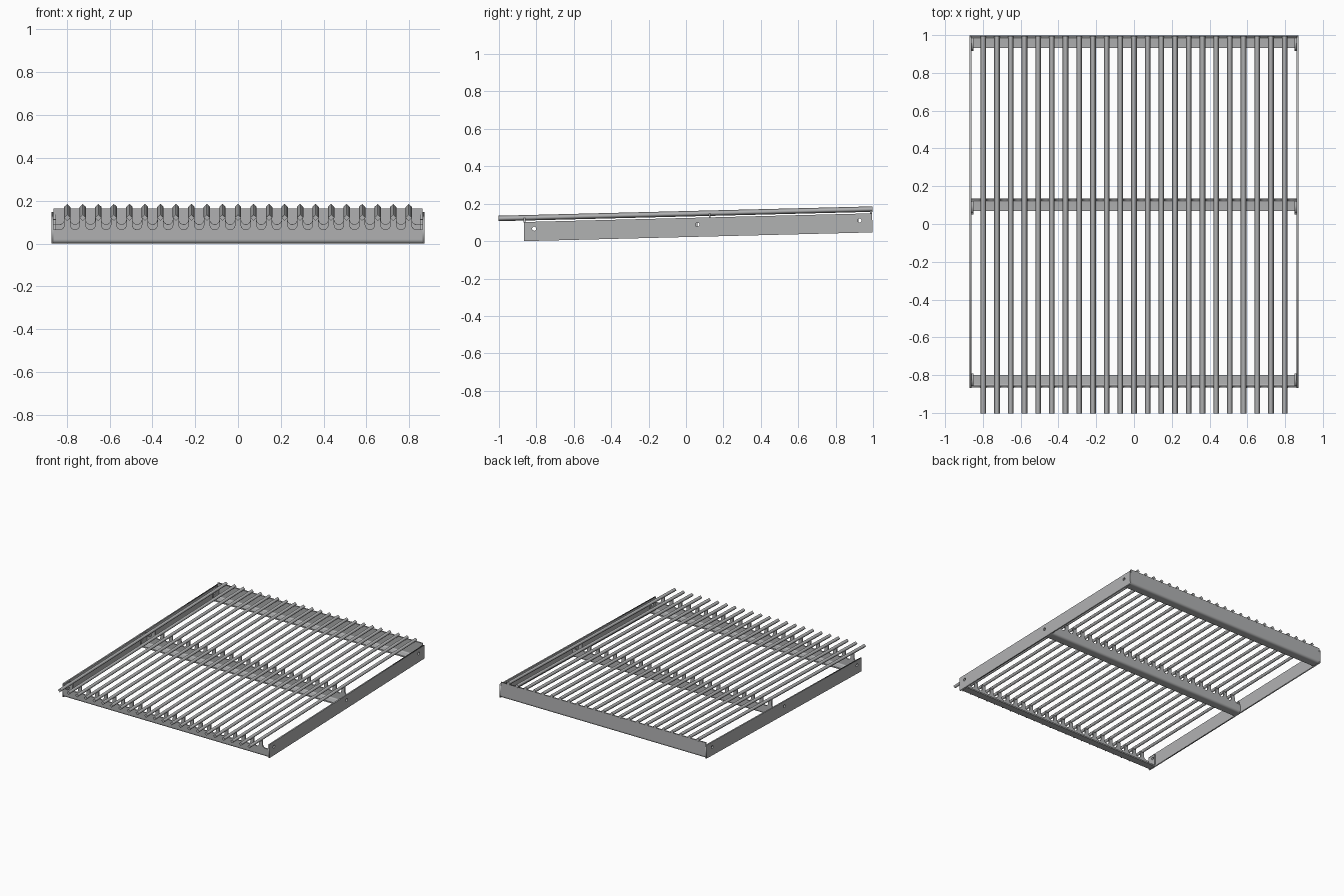
import bpy
from math import sin, cos, pi
from mathutils import Matrix

if "Cube" in bpy.data.objects:
    bpy.data.objects.remove(bpy.data.objects["Cube"])

steel = bpy.data.materials.new("brushed grey steel")
steel.use_nodes = True
GREY = (0.44, 0.445, 0.45, 1)
steel.diffuse_color = GREY
steel.node_tree.nodes["Principled BSDF"].inputs["Base Color"].default_value = GREY

# Whole rack leans up toward the back, pivoting on its front bottom edge
FRONT = -0.865
TILT = (Matrix.Translation((0, FRONT, 0)) @ Matrix.Rotation(0.025, 4, 'X')
        @ Matrix.Translation((0, -FRONT, 0)))
# Profile planes: ACROSS draws in x,z and extrudes in y; ALONG draws in y,z and extrudes in x
ACROSS = Matrix(((1, 0, 0, 0), (0, 0, -1, 0), (0, 1, 0, 0), (0, 0, 0, 1)))
ALONG = Matrix(((0, 0, 1, 0), (1, 0, 0, 0), (0, 1, 0, 0), (0, 0, 0, 1)))


def sheet(name, loops, thickness, plane, offset):
    """Extrude a filled outline (extra loops become holes) to a mesh part."""
    curve = bpy.data.curves.new(name, 'CURVE')
    curve.dimensions = '2D'
    curve.fill_mode = 'BOTH'
    curve.extrude = thickness / 2
    for loop in loops:
        spline = curve.splines.new('POLY')
        spline.points.add(len(loop) - 1)
        for point, (u, v) in zip(spline.points, loop):
            point.co = (u, v, 0, 1)
        spline.use_cyclic_u = True
    helper = bpy.data.objects.new(name + " outline", curve)
    bpy.context.collection.objects.link(helper)
    graph = bpy.context.evaluated_depsgraph_get()
    mesh = bpy.data.meshes.new_from_object(helper.evaluated_get(graph))
    bpy.data.objects.remove(helper)
    mesh.transform(TILT @ Matrix.Translation(offset) @ plane)
    mesh.materials.clear()
    mesh.materials.append(steel)
    part = bpy.data.objects.new(name, mesh)
    bpy.context.collection.objects.link(part)
    return part


def arc(u, v, r, start, end, steps=8):
    return [(u + r * cos(start + (end - start) * i / steps),
             v + r * sin(start + (end - start) * i / steps)) for i in range(steps + 1)]


def hole(u, v):
    return arc(u, v, 0.011, 0, 2 * pi, 16)[:-1]


def rect(u0, u1, v0, v1):
    return [(u0, v0), (u1, v0), (u1, v1), (u0, v1)]


BARS, PITCH = 23, 0.0725
bar_x = [(i - (BARS - 1) / 2) * PITCH for i in range(BARS)]
HALF, T = 0.862, 0.01
BASE, REACH, BEND = 0.018, 0.065, 0.018
SEAT, VALLEY = 0.125, 0.065

# Diamond bars
for i, x in enumerate(bar_x):
    diamond = [(-0.015, 0.1245), (0, 0.110), (0.015, 0.1245), (0, 0.139)]
    sheet(f"bar_{i + 1}", [diamond], 2.0, ACROSS, (x, 0, 0))

# Side plates with fixing holes
holes_y = [-0.81, 0.063, 0.93]
for side, sx in (("left", 1), ("right", -1)):
    sheet(f"{side}_side_plate",
          [rect(FRONT, 0.998, 0, 0.102)] + [hole(y, 0.065) for y in holes_y],
          T, ALONG, (sx * 0.866, 0, 0))


def finger_outline():
    """Wall with a finger under each bar and rounded valleys between."""
    r = 0.022
    top = [(-HALF, VALLEY), (bar_x[0] - PITCH / 2, VALLEY)]
    top += arc(bar_x[0] - PITCH / 2, VALLEY + r, r, -pi / 2, 0)[1:]
    for x in bar_x:
        top += [(x - 0.014, SEAT), (x + 0.014, SEAT)]
        if x != bar_x[-1]:
            top += arc(x + PITCH / 2, VALLEY + r, r, pi, 2 * pi)
    end = bar_x[-1] + PITCH / 2
    top += arc(end, VALLEY + r, r, pi, 1.5 * pi) + [(HALF, VALLEY)]
    return [(HALF, BASE), (-HALF, BASE)] + top


# Cross beams: upright wall, rounded bend with bottom flange, end tabs
for name, wall_y, d, outline, hole_y in (
        ("front", FRONT, 1, finger_outline(), holes_y[0]),
        ("middle", 0.135, -1, finger_outline(), holes_y[1]),
        ("back", 0.998, -1, rect(-HALF, HALF, BASE, 0.117), holes_y[2])):
    sheet(f"{name}_beam_wall", [outline], T, ACROSS, (0, wall_y + d * T / 2, 0))
    outer = arc(BEND, BEND, BEND, pi, 1.5 * pi)
    inner = arc(BEND, BEND, BEND - T, 1.5 * pi, pi)
    section = outer + [(REACH, 0), (REACH, T)] + inner
    flange = sheet(f"{name}_beam_flange", [[(wall_y + d * u, v) for u, v in section]],
                   2 * HALF, ALONG, (0, 0, 0))
    bpy.context.view_layer.objects.active = flange
    flange.select_set(True)
    bpy.ops.object.shade_smooth_by_angle(angle=0.6)
    flange.select_set(False)
    a, b = sorted((wall_y + d * T, wall_y + d * 0.075))
    for side, sx in (("left", 1), ("right", -1)):
        sheet(f"{name}_beam_{side}_tab", [rect(a, b, T, 0.09), hole(hole_y, 0.065)],
              T, ALONG, (sx * 0.856, 0, 0))
